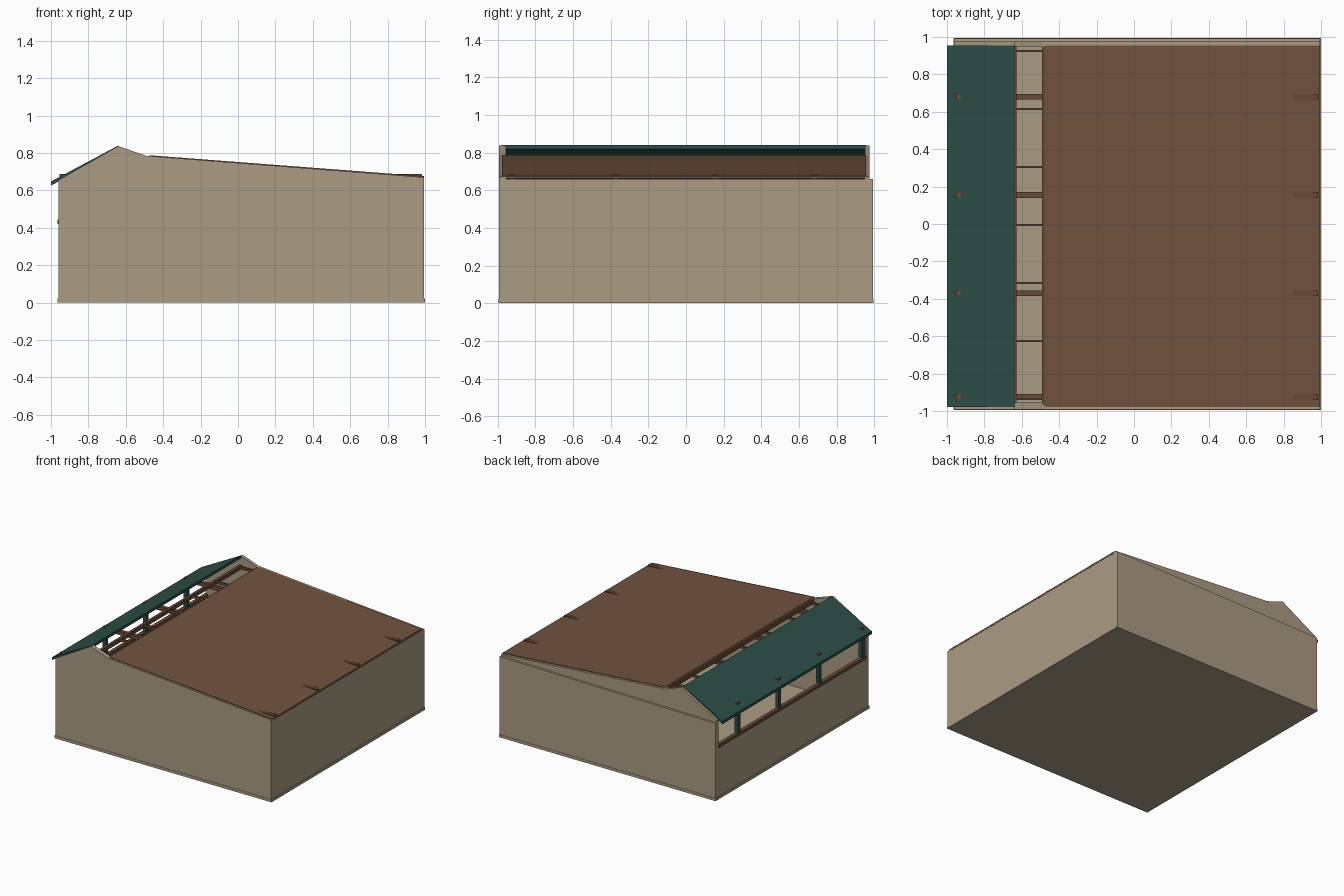
import bpy
import bmesh

cube = bpy.data.objects.get("Cube")
if cube:
    bpy.data.objects.remove(cube, do_unlink=True)


def material(name, rgb):
    m = bpy.data.materials.new(name)
    m.use_nodes = True
    m.diffuse_color = (*rgb, 1)
    m.node_tree.nodes["Principled BSDF"].inputs["Base Color"].default_value = (*rgb, 1)
    return m


BEIGE = material("beige plaster", (0.41, 0.335, 0.232))
BROWN = material("brown roofing", (0.165, 0.088, 0.05))
TIMBER = material("brown timber", (0.14, 0.07, 0.04))
GREEN = material("dark green", (0.026, 0.078, 0.064))


def prism(name, profile, y0, y1, mat):
    """Extrude an x-z profile along y."""
    bm = bmesh.new()
    face = bm.faces.new([bm.verts.new((x, y0, z)) for x, z in profile])
    ext = bmesh.ops.extrude_face_region(bm, geom=[face])
    moved = [v for v in ext["geom"] if isinstance(v, bmesh.types.BMVert)]
    bmesh.ops.translate(bm, verts=moved, vec=(0, y1 - y0, 0))
    bmesh.ops.recalc_face_normals(bm, faces=bm.faces[:])
    mesh = bpy.data.meshes.new(name)
    bm.to_mesh(mesh)
    bm.free()
    mesh.materials.append(mat)
    obj = bpy.data.objects.new(name, mesh)
    bpy.context.collection.objects.link(obj)
    return obj


def box(name, xs, ys, zs, mat):
    (x0, x1), (z0, z1) = xs, zs
    return prism(name, [(x0, z0), (x1, z0), (x1, z1), (x0, z1)], *ys, mat)


def slab(name, a, b, t, ys, mat):
    """Sloping board with its top edge from a to b and thickness t."""
    return prism(name, [a, b, (b[0], b[1] - t), (a[0], a[1] - t)], *ys, mat)


# Floor and walls
box("floor", (-0.965, 1), (-0.995, 0.995), (0, 0.022), BEIGE)
box("right_low_wall", (-0.96, -0.945), (-0.96, 0.96), (0.022, 0.42), BEIGE)
box("left_wall", (0.98, 0.995), (-0.985, 0.955), (0.022, 0.66), BEIGE)
gable = [(-0.96, 0.022), (0.995, 0.022), (0.995, 0.67), (-0.49, 0.785),
         (-0.64, 0.837), (-0.96, 0.655)]
prism("front_gable", gable, -0.992, -0.955, BEIGE)
prism("back_gable", gable, 0.95, 0.975, BEIGE)
prism("back_wall", [(-0.96, 0.022), (0.995, 0.022), (0.995, 0.66), (-0.96, 0.635)],
      0.975, 0.992, BEIGE)

# Roofs
slab("green_roof", (-1, 0.648), (-0.64, 0.84), 0.022, (-0.978, 0.955), GREEN)
slab("brown_roof", (-0.475, 0.788), (0.995, 0.676), 0.015, (-0.978, 0.955), BROWN)

# Long timbers
box("sill_rail", (-0.966, -0.935), (-0.955, 0.95), (0.42, 0.445), TIMBER)
box("ridge_rail", (-0.65, -0.628), (-0.955, 0.95), (0.735, 0.765), TIMBER)
box("roof_edge_rail", (-0.492, -0.47), (-0.97, 0.95), (0.75, 0.785), TIMBER)

# Posts on the open side, each with a tie beam across the building
for y in (-0.925, -0.37, 0.155, 0.68):
    span = (y - 0.015, y + 0.015)
    box("post", (-0.958, -0.928), span, (0.445, 0.66), GREEN)
    box("tie_beam", (-0.955, 0.985), span, (0.655, 0.687), TIMBER)

# Thin rafters spanning the open strip and running under the roof
for i in range(7):
    y = -0.935 + 0.31 * i
    slab("rafter", (-0.64, 0.765), (-0.48, 0.768), 0.02, (y - 0.006, y + 0.006), TIMBER)
